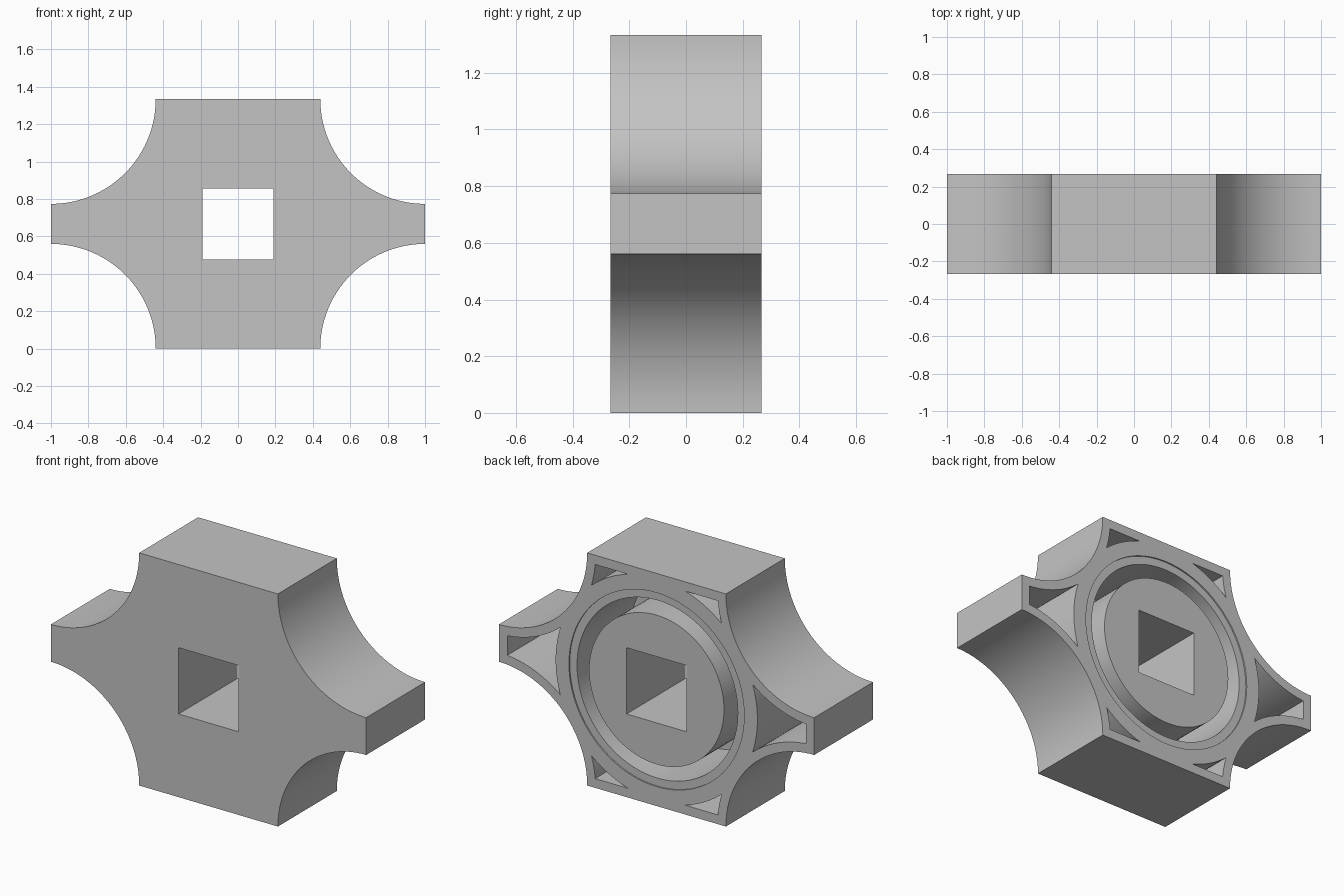
import bpy, bmesh
from math import pi, sin, cos, asin, acos, atan2, hypot

if "Cube" in bpy.data.objects:
    bpy.data.objects.remove(bpy.data.objects["Cube"])

HALF_W, HALF_H, HALF_D = 1.0, 0.667, 0.267
SCOOP, WALL, TUBE = 0.56, 0.053, 0.64      # corner scoop radius, wall thickness, tube radius
FLOOR = -HALF_D + WALL
INNER = SCOOP + WALL                       # pocket side of the scooped walls
OUT = HALF_D + 0.1                         # cutters poke out of the back

grey = bpy.data.materials.new("plain grey")
grey.use_nodes = True
colour = (0.55, 0.55, 0.55, 1)
grey.diffuse_color = colour
grey.node_tree.nodes["Principled BSDF"].inputs["Base Color"].default_value = colour


def arc(cx, cz, r, a0, a1, n=24):
    return [(cx + r * cos(a0 + (a1 - a0) * i / n), cz + r * sin(a0 + (a1 - a0) * i / n))
            for i in range(n + 1)]


def circle(r, n=96):
    return arc(0, 0, r, 0, 2 * pi, n)[:-1]


def flip(points, sx, sz):
    return [(x * sx, z * sz) for x, z in points]


def prism(name, points, y0, y1):
    """Extrude an x-z outline from y0 to y1."""
    bm = bmesh.new()
    face = bm.faces.new([bm.verts.new((x, y0, z + HALF_H)) for x, z in points])
    moved = bmesh.ops.extrude_face_region(bm, geom=[face])["geom"]
    bmesh.ops.translate(bm, vec=(0, y1 - y0, 0),
                        verts=[v for v in moved if isinstance(v, bmesh.types.BMVert)])
    bmesh.ops.recalc_face_normals(bm, faces=bm.faces)
    mesh = bpy.data.meshes.new(name)
    bm.to_mesh(mesh)
    bm.free()
    mesh.materials.append(grey)
    obj = bpy.data.objects.new(name, mesh)
    bpy.context.collection.objects.link(obj)
    return obj


def activate(obj):
    bpy.ops.object.select_all(action="DESELECT")
    obj.select_set(True)
    bpy.context.view_layer.objects.active = obj


def cut(target, points, y0, y1):
    cutter = prism("cutter", points, y0, y1)
    cutter.hide_render = True
    mod = target.modifiers.new("cut", "BOOLEAN")
    mod.operation, mod.solver, mod.object = "DIFFERENCE", "EXACT", cutter
    activate(target)
    bpy.ops.object.modifier_apply(modifier=mod.name)
    bpy.data.objects.remove(cutter)


# Body: a block with a quarter-round scoop in each corner
quarter = arc(HALF_W, HALF_H, SCOOP, 1.5 * pi, pi, 40)
body = prism("body", quarter + flip(quarter, -1, 1)[::-1]
             + flip(quarter, -1, -1) + flip(quarter, 1, -1)[::-1], -HALF_D, HALF_D)

# Round well in the back with a shallow seat around its rim
cut(body, circle(0.556), HALF_D - 0.008, OUT)
cut(body, circle(0.51), FLOOR, OUT)

# Angles where the tube meets the scooped walls
dist = hypot(HALF_W, HALF_H)
middle = atan2(HALF_H, HALF_W)
spread = acos((TUBE**2 - INNER**2 + dist**2) / (2 * dist * TUBE))
low, high = middle - spread, middle + spread


def wall_angle(t):
    """Angle about the scoop centre of the tube point at angle t."""
    return atan2(TUBE * sin(t) - HALF_H, TUBE * cos(t) - HALF_W) % (2 * pi)


# Side pockets
end_angle = 1.5 * pi - asin(WALL / INNER)
upper = arc(HALF_W, HALF_H, INNER, wall_angle(low), end_angle)
side = arc(0, 0, TUBE, -low, low) + upper[1:] + flip(upper, 1, -1)[::-1][:-1]
for s in (1, -1):
    cut(body, flip(side, s, 1), FLOOR, OUT)

# Corner pockets
top_angle = pi + asin(WALL / INNER)
corner = (arc(0, 0, TUBE, high, asin((HALF_H - WALL) / TUBE))
          + arc(HALF_W, HALF_H, INNER, top_angle, wall_angle(high))[:-1])
for sx in (1, -1):
    for sz in (1, -1):
        cut(body, flip(corner, sx, sz), FLOOR, OUT)

# Hub standing in the well
hub = prism("hub", circle(0.428), FLOOR, HALF_D)

# Square hole through hub and body
h = 0.19
square = [(-h, -h), (h, -h), (h, h), (-h, h)]
for part in (body, hub):
    cut(part, square, -OUT, OUT)
    activate(part)
    bpy.ops.object.shade_smooth_by_angle(angle=pi / 6)
